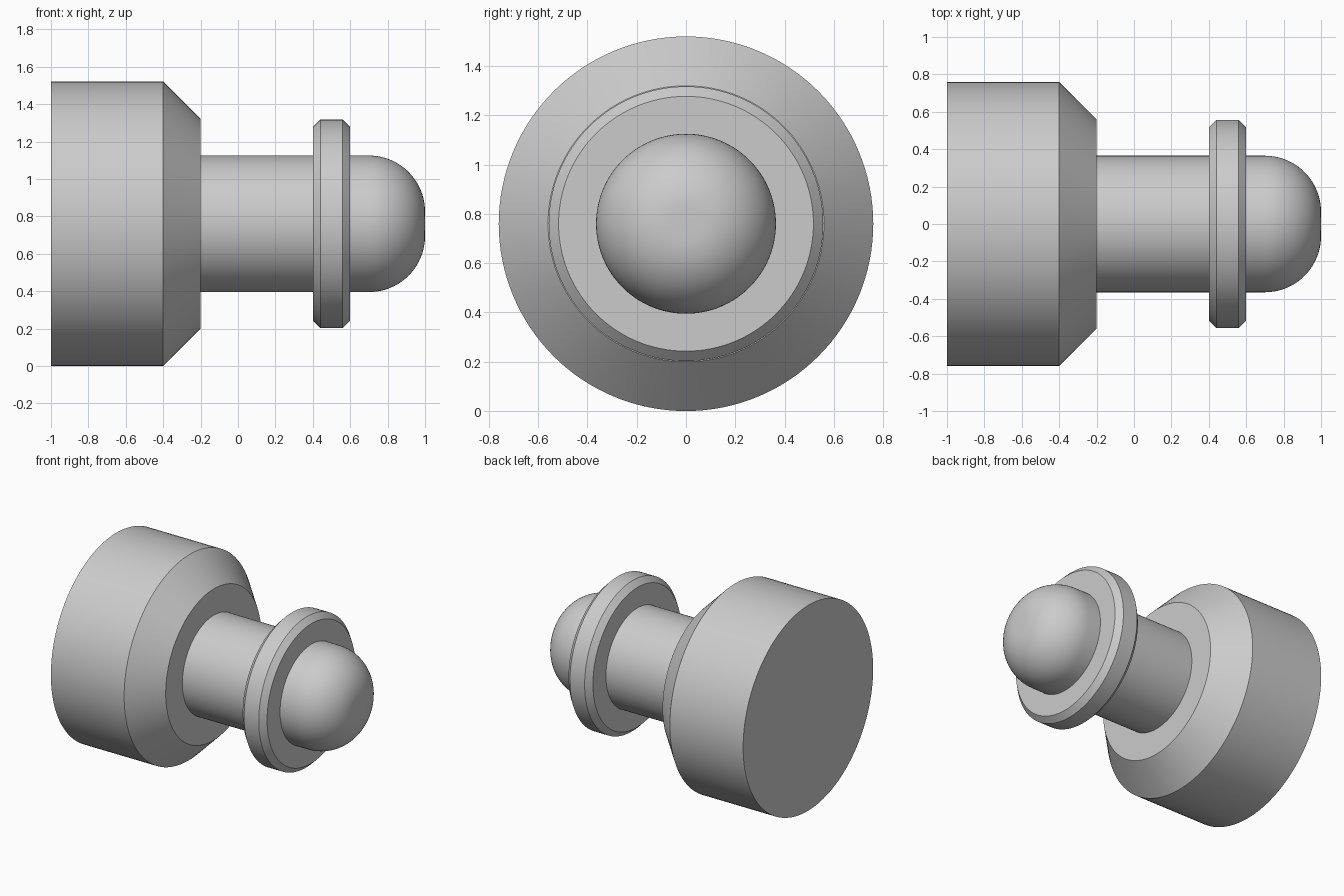
import bpy, bmesh
from math import sin, cos, pi, radians
from mathutils import Vector

if "Cube" in bpy.data.objects:
    bpy.data.objects.remove(bpy.data.objects["Cube"])

R = 0.76            # head radius = height of the axis
SHAFT = 0.365       # shaft radius
FLANGE = 0.557      # collar radius
BEVEL = 0.04        # collar chamfer
FILLET = 0.30       # rounding of the tip
SEGMENTS = 128

# Half profile as (x, radius)
head = [(-1.0, R), (-0.4, R), (-0.2, 0.56)]
shaft = [(-0.2, SHAFT), (0.4, SHAFT)]
collar = [(0.4, FLANGE - BEVEL), (0.4 + BEVEL, FLANGE),
          (0.6 - BEVEL, FLANGE), (0.6, FLANGE - BEVEL)]
steps = 20
tip = [(0.6, SHAFT)] + [
    (1.0 - FILLET + FILLET * sin(i / steps * pi / 2),
     SHAFT - FILLET + FILLET * cos(i / steps * pi / 2))
    for i in range(steps + 1)]


def lathe(name, profile):
    """Revolve a profile around the horizontal axis and cap both ends."""
    bm = bmesh.new()
    verts = [bm.verts.new((x, 0, R + r)) for x, r in profile]
    edges = [bm.edges.new(pair) for pair in zip(verts, verts[1:])]
    bmesh.ops.spin(bm, geom=verts + edges, cent=Vector((0, 0, R)),
                   axis=Vector((1, 0, 0)), angle=2 * pi, steps=SEGMENTS)
    bmesh.ops.remove_doubles(bm, verts=bm.verts, dist=1e-4)
    bmesh.ops.holes_fill(bm, edges=[e for e in bm.edges if e.is_boundary], sides=0)
    bmesh.ops.recalc_face_normals(bm, faces=bm.faces)
    mesh = bpy.data.meshes.new(name)
    bm.to_mesh(mesh)
    bm.free()
    obj = bpy.data.objects.new(name, mesh)
    bpy.context.collection.objects.link(obj)
    bpy.ops.object.select_all(action='DESELECT')
    obj.select_set(True)
    bpy.context.view_layer.objects.active = obj
    bpy.ops.object.shade_smooth_by_angle(angle=radians(30))
    return obj


# One turned piece: head, shaft, collar and rounded tip
lathe("turned_peg", head + shaft + collar + tip)
